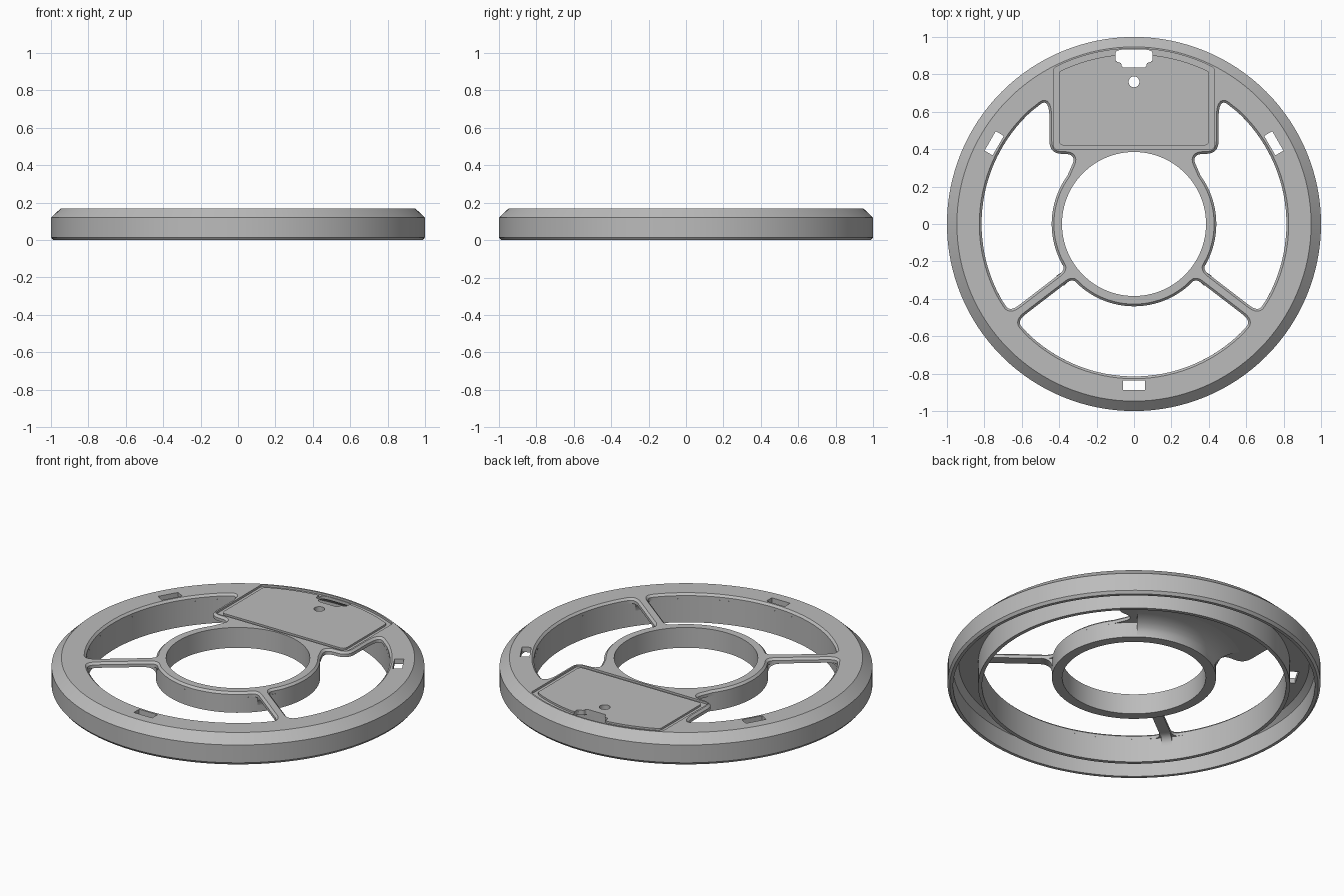
import bpy, bmesh
from math import sin, cos, asin, acos, radians, degrees, pi, sqrt
from mathutils import Vector

cube = bpy.data.objects.get("Cube")
if cube:
    bpy.data.objects.remove(cube)

grey = bpy.data.materials.new("plain grey")
grey.use_nodes = True
colour = (0.5, 0.5, 0.5, 1)
grey.diffuse_color = colour
grey.node_tree.nodes["Principled BSDF"].inputs["Base Color"].default_value = colour

# Main heights and radii
TOP, STEP, UNDER, HUB_LOW = 0.17, 0.158, 0.14, 0.05
HUB_IN, HUB_OUT, RIM_IN, RIM_TOP = 0.385, 0.44, 0.815, 0.947
SPOKE, HALF = -37.5, 0.03


def arc(r, a0, a1, n=40, c=(0, 0)):
    """Points along an arc, angles in degrees."""
    return [Vector((c[0] + r * cos(radians(a0 + (a1 - a0) * i / n)),
                    c[1] + r * sin(radians(a0 + (a1 - a0) * i / n)))) for i in range(n + 1)]


def circle(r, n=128, c=(0, 0)):
    return arc(r, 0, 360, n, c)[:-1]


def ccw(pts):
    area = sum(a.cross(b) for a, b in zip(pts, pts[1:] + pts[:1]))
    return pts if area > 0 else pts[::-1]


def rounded(corners):
    """Closed outline; entries are plain points or (x, y, radius) corners."""
    out, n = [], len(corners)
    for i, p in enumerate(corners):
        if len(p) == 2:
            out.append(Vector(p))
            continue
        c = Vector(p[:2])
        u = Vector(corners[i - 1][:2]) - c
        v = Vector(corners[(i + 1) % n][:2]) - c
        half = u.angle(v) / 2
        reach = 1.15 * p[2] * cos(half) / sin(half)
        a = c + u.normalized() * min(reach, u.length * 0.48)
        b = c + v.normalized() * min(reach, v.length * 0.48)
        for k in range(9):
            t = k / 8
            out.append(a * (1 - t) ** 2 + c * 2 * t * (1 - t) + b * t * t)
    return ccw(out)


def grow(pts, d):
    """Move a counter-clockwise outline outwards by d."""
    out = []
    for i, p in enumerate(pts):
        e, f = (p - pts[i - 1]).normalized(), (pts[(i + 1) % len(pts)] - p).normalized()
        m = Vector((e.y, -e.x)) + Vector((f.y, -f.x))
        out.append(p + m * d / (1 + e.dot(f)))
    return out


def loft(bm, levels, closed=True, flip=False):
    """Skin a list of (outline, height); hole walls run downwards."""
    rows = [[bm.verts.new((p.x, p.y, z)) for p in pts] for pts, z in levels]
    n = len(rows[0])
    for a, b in zip(rows, rows[1:]):
        for i in range(n if closed else n - 1):
            j = (i + 1) % n
            quad = [a[i], a[j], b[j], b[i]]
            bm.faces.new(quad[::-1] if flip else quad)
    return rows


def fill(bm, outlines, z, up=1):
    """Flat face with holes; the first outline is the boundary."""
    edges = []
    for pts in outlines:
        vs = [bm.verts.new((p.x, p.y, z)) for p in pts]
        edges += [bm.edges.new((vs[i - 1], vs[i])) for i in range(len(vs))]
    made = bmesh.ops.triangle_fill(bm, use_beauty=True, edges=edges, normal=(0, 0, up))
    for f in made["geom"]:
        if isinstance(f, bmesh.types.BMFace):
            f.normal_update()
            if f.normal.z * up < 0:
                f.normal_flip()


def finish(name, bm):
    bmesh.ops.remove_doubles(bm, verts=bm.verts, dist=0.0001)
    mesh = bpy.data.meshes.new(name)
    bm.to_mesh(mesh)
    bm.free()
    ob = bpy.data.objects.new(name, mesh)
    bpy.context.collection.objects.link(ob)
    mesh.materials.append(grey)
    bpy.ops.object.select_all(action='DESELECT')
    ob.select_set(True)
    bpy.context.view_layer.objects.active = ob
    bpy.ops.object.shade_smooth_by_angle()


def revolve(name, profile):
    bm = bmesh.new()
    loft(bm, [(circle(r), z) for r, z in profile])
    finish(name, bm)


def flare(name, r0, r1, z0, middle, spread):
    """Curved gusset between an upright wall and the underside."""
    bm = bmesh.new()
    curve = [(r0 + (r1 - r0) * (1 - cos(t * pi / 12)), z0 + (UNDER - z0) * sin(t * pi / 12))
             for t in range(7)]
    rows = loft(bm, [(arc(r, middle - spread, middle + spread, 16), z)
                     for r, z in curve + [(r0, UNDER)]], closed=False)
    for end in (0, -1):
        bm.faces.new([row[end] for row in rows])
    bmesh.ops.recalc_face_normals(bm, faces=bm.faces)
    finish(name, bm)


def at(r, angle, radius):
    return (r * cos(radians(angle)), r * sin(radians(angle)), radius)


# Window outlines between the rim, hub, spokes and tray
def edge_angle(r, side):
    return SPOKE + side * degrees(asin(HALF / r))


TRAY_X, TRAY_Y = 0.452, 0.375
rim_top = degrees(acos(TRAY_X / RIM_IN))
rim_low, hub_low = edge_angle(RIM_IN, 1), edge_angle(HUB_OUT, 1)
side_window = rounded(
    [at(HUB_OUT, hub_low, 0.04), at(RIM_IN, rim_low, 0.05)]
    + arc(RIM_IN, rim_low + 6, rim_top - 9)
    + [at(RIM_IN, rim_top, 0.05), (TRAY_X, TRAY_Y, 0.06), (0.305, TRAY_Y, 0.055)]
    + arc(HUB_OUT, 36, hub_low + 8))
rim_low, hub_low = edge_angle(RIM_IN, -1), edge_angle(HUB_OUT, -1)
front_window = rounded(
    [at(RIM_IN, rim_low, 0.05), at(HUB_OUT, hub_low, 0.04)]
    + arc(HUB_OUT, hub_low - 8, -172 - hub_low)
    + [at(HUB_OUT, 180 - hub_low, 0.04), at(RIM_IN, 180 - rim_low, 0.05)]
    + arc(RIM_IN, -174 - rim_low, rim_low - 6))
windows = [side_window, ccw([Vector((-p.x, p.y)) for p in side_window]), front_window]

# Three clip slots around the rim
slots = []
for a in (30, 150, 270):
    d = Vector((cos(radians(a)), sin(radians(a))))
    s = Vector((-d.y, d.x)) * 0.06
    slots.append(ccw([d * 0.838 - s, d * 0.888 - s, d * 0.888 + s, d * 0.838 + s]))


# Tray outlines: recess, inset panel with a notch, and the through holes
def tray(x, y, r, notch=()):
    a = degrees(acos(x / r))
    back = arc(r, a + 3, 177 - a, 41)
    if notch:
        keep = [p for p in back if abs(p.x) > 0.105]
        back = [p for p in keep if p.x > 0] + list(notch) + [p for p in keep if p.x < 0]
    end = sqrt(r * r - x * x)
    return rounded([(x, y, 0.025), (x, end, 0.02)] + back + [(-x, end, 0.02), (-x, y, 0.025)])


lower = [(0.1, 0.868, 0.02), (0.068, 0.862, 0.015), (0.065, 0.836, 0.02)]
upper = [(0.1, 0.925, 0.02), (0.06, 0.933, 0.015)]
mirror = lambda pts: [(-x, y, r) for x, y, r in pts]
notch = rounded(lower[::-1][::-1] + mirror(lower)[::-1] + mirror(upper) + upper[::-1])
recess = tray(0.43, 0.397, 0.938)
panel = tray(0.402, 0.42, 0.908, [(0.1, 0.9)] + lower + mirror(lower)[::-1] + [(-0.1, 0.9)])
peg_hole = circle(0.029, 32, (0, 0.76))
hub_hole = circle(HUB_IN)

# Face plate carrying rim top, spokes and tray
bm = bmesh.new()
fill(bm, [circle(RIM_TOP)] + [grow(w, 0.012) for w in windows] + [hub_hole, recess] + slots, TOP)
fill(bm, [recess, notch, peg_hole], STEP)
fill(bm, [circle(0.94)] + windows + [hub_hole, notch, peg_hole] + slots, UNDER, -1)
for w in windows:
    loft(bm, [(grow(w, 0.012), TOP), (w, STEP), (w, UNDER)])
for s in slots:
    loft(bm, [(s, TOP), (s, UNDER)])
loft(bm, [(recess, TOP), (recess, STEP)])
for h in (notch, peg_hole):
    loft(bm, [(h, STEP), (h, UNDER)])
finish("face_plate", bm)

# Inset tray panel
bm = bmesh.new()
fill(bm, [panel, peg_hole], TOP - 0.001)
loft(bm, [(panel, TOP - 0.001), (panel, STEP)], flip=True)
loft(bm, [(peg_hole, TOP - 0.001), (peg_hole, STEP)])
finish("tray_panel", bm)

# Hollow outer rim, its inner wall and the hub
revolve("outer_rim", [(0.94, UNDER), (0.97, 0.11), (0.97, 0), (0.988, 0),
                      (1, 0.015), (1, 0.12), (RIM_TOP, TOP)])
revolve("inner_wall", [(RIM_IN, UNDER), (RIM_IN, 0), (0.836, 0), (0.836, UNDER)])
revolve("hub", [(HUB_IN, TOP), (HUB_IN, HUB_LOW), (HUB_OUT, HUB_LOW), (HUB_OUT, UNDER)])

# Gussets under the tray and at both ends of each spoke
flare("tray_gusset", HUB_OUT, 0.58, 0.06, 90, 38)
for side, angle in (("left", SPOKE), ("right", 180 - SPOKE)):
    flare(side + "_spoke_hub_gusset", HUB_OUT, 0.5, 0.09, angle, 3.8)
    flare(side + "_spoke_rim_gusset", RIM_IN, 0.76, 0.09, angle, 2)
